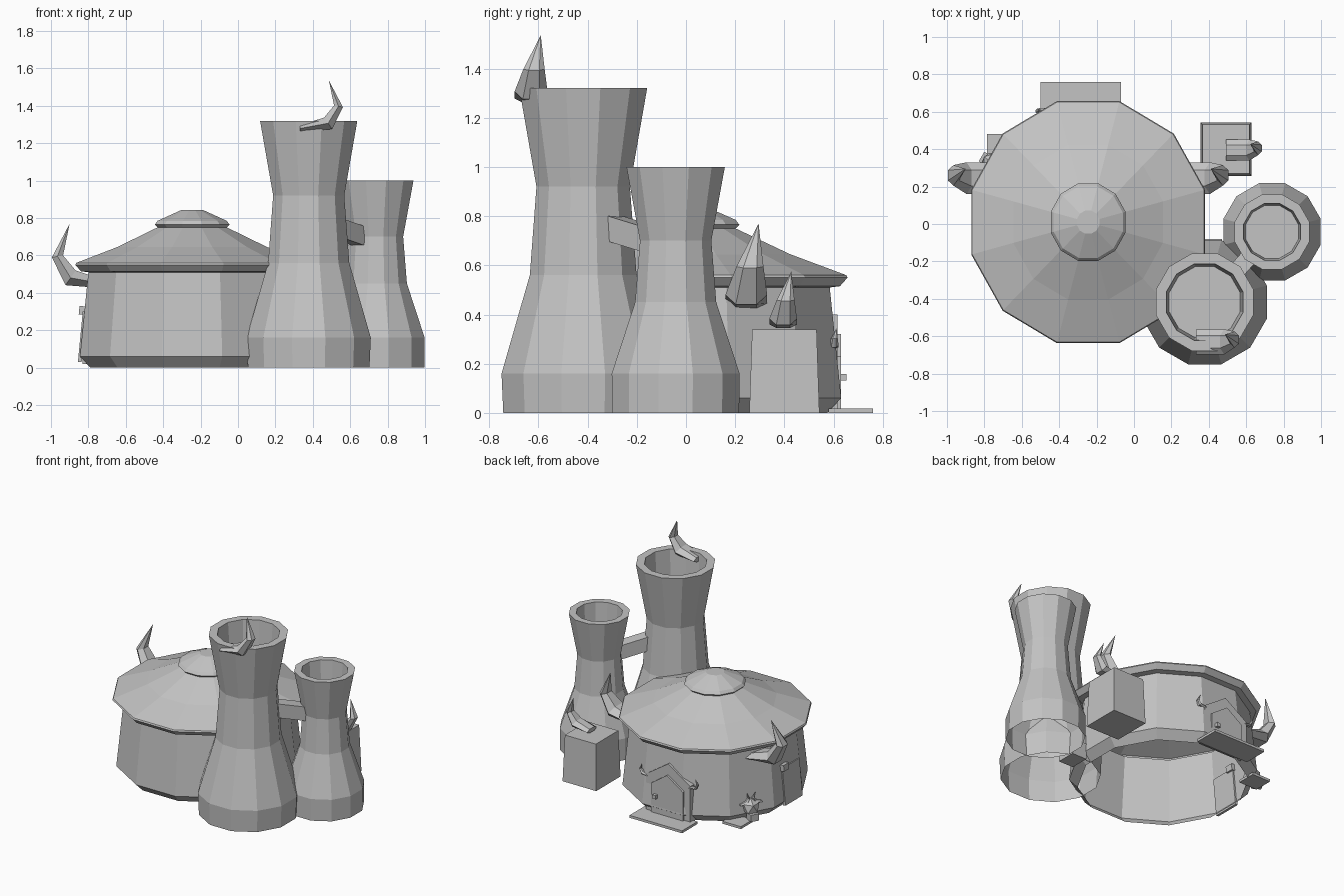
import bpy, bmesh, math
from mathutils import Vector, Matrix

old = bpy.data.objects.get("Cube")
if old:
    bpy.data.objects.remove(old)

grey = bpy.data.materials.new("stone_grey")
grey.use_nodes = True
GREY = (0.55, 0.55, 0.55, 1)
grey.diffuse_color = GREY
grey.node_tree.nodes["Principled BSDF"].inputs["Base Color"].default_value = GREY


def finish(name, bm):
    bmesh.ops.recalc_face_normals(bm, faces=bm.faces)
    mesh = bpy.data.meshes.new(name)
    bm.to_mesh(mesh)
    bm.free()
    mesh.materials.append(grey)
    obj = bpy.data.objects.new(name, mesh)
    bpy.context.collection.objects.link(obj)
    return obj


def bridge(bm, rings):
    for a, b in zip(rings, rings[1:]):
        n = len(a)
        for i in range(n):
            bm.faces.new((a[i], a[(i + 1) % n], b[(i + 1) % n], b[i]))


def lathe(name, centre, profile, stretch=1.0, sides=12):
    """Faceted shell, open below and capped at the last profile point."""
    bm = bmesh.new()
    rings = []
    for dist, z in profile:
        r = dist / math.cos(math.pi / sides)
        angles = [math.tau * (i + 0.5) / sides for i in range(sides)]
        rings.append([bm.verts.new((centre[0] + r * math.cos(a),
                                    centre[1] + stretch * r * math.sin(a), z)) for a in angles])
    bridge(bm, rings)
    bm.faces.new(rings[-1])
    return finish(name, bm)


def box(name, centre, size, rot=None, taper=1.0):
    bm = bmesh.new()
    bmesh.ops.create_cube(bm, size=1)
    for v in bm.verts:
        k = taper if v.co.z > 0 else 1
        v.co = Vector((v.co.x * size[0] * k, v.co.y * size[1] * k, v.co.z * size[2]))
    if rot:
        bm.transform(rot)
    bm.transform(Matrix.Translation(centre))
    return finish(name, bm)


def prism(name, outline, y0, y1):
    """Extrude an x-z outline along y."""
    bm = bmesh.new()
    rings = [[bm.verts.new((x, y, z)) for x, z in outline] for y in (y0, y1)]
    bridge(bm, rings)
    for r in rings:
        bm.faces.new(r)
    return finish(name, bm)


def horn(name, origin, scale, side=1, turn=0):
    """Six-sided hooked horn that leaves sideways and curls upward."""
    # x, y, z, half width, half thickness, tilt of the section
    path = [(-0.08, 0, 0.03, 0.085, 0.025, 90), (0.11, 0, 0.065, 0.085, 0.055, 55),
            (0.18, 0.015, 0.18, 0.055, 0.035, 10)]
    bm = bmesh.new()
    rings = []
    for x, y, z, w, t, tilt in path:
        ring = []
        for i in range(6):
            a = math.tau * i / 6
            u, v = w * math.cos(a), t * math.sin(a)
            c, s = math.cos(math.radians(tilt)), math.sin(math.radians(tilt))
            ring.append(bm.verts.new((x + v * c, y + u, z - v * s)))
        rings.append(ring)
    bridge(bm, rings)
    bm.faces.new(rings[0])
    tip = bm.verts.new((0.115, 0.05, 0.355))
    for i in range(6):
        bm.faces.new((rings[-1][i], rings[-1][(i + 1) % 6], tip))
    bm.transform(Matrix.Translation(origin) @ Matrix.Rotation(math.radians(turn), 4, 'Z')
                 @ Matrix.Diagonal((scale * side, scale, scale, 1)))
    return finish(name, bm)


# Round hut with a wide roof and a small cap
HUT = (-0.245, 0.01)
lathe("hut_walls_and_roof", HUT,
      [(0.545, 0), (0.6, 0.06), (0.555, 0.51), (0.595, 0.515), (0.625, 0.55), (0.62, 0.56),
       (0.40, 0.645), (0.185, 0.75), (0.2, 0.765), (0.185, 0.785), (0.06, 0.842)], 1.035)

# Two flared chimney towers with recessed tops
lathe("large_tower", (0.378, -0.418),
      [(0.325, 0), (0.332, 0.16), (0.217, 0.56), (0.19, 0.92), (0.26, 1.32),
       (0.205, 1.32), (0.19, 1.12)])
lathe("small_tower", (0.738, -0.042),
      [(0.258, 0), (0.26, 0.16), (0.165, 0.45), (0.145, 0.7), (0.2, 1.0),
       (0.152, 1.0), (0.142, 0.85)])

# Beam between the towers and a low block beside the hut
start, end = Vector((0.47, -0.34, 0.765)), Vector((0.70, -0.08, 0.685))
box("tower_beam", (start + end) / 2, (0.09, 0.1, (end - start).length),
    (end - start).to_track_quat('Z', 'Y').to_matrix().to_4x4())
box("low_block", (0.41, -0.15, 0.06), (0.12, 0.14, 0.12))

# Crate behind the towers
box("crate", (0.492, 0.4, 0.17), (0.275, 0.285, 0.34), taper=0.92)

# Horns on the hut, crate and large tower
for label, side in (("left", 1), ("right", -1)):
    horn(label + "_hut_horn", (HUT[0] + side * 0.54, 0.245, 0.415), 1.0, side)
horn("crate_horn", (0.545, 0.395, 0.34), 0.66)
horn("tower_horn", (0.395, -0.63, 1.255), 0.79)

# Back door: gabled frame, inner leaf, knob, step and two small horns
DOOR_X = -0.285


def gable(half, eave, peak):
    return [(DOOR_X + x, z) for x, z in
            ((-half, 0.01), (half, 0.01), (half, eave), (0, peak), (-half, eave))]


prism("door_frame", gable(0.18, 0.28, 0.4), 0.55, 0.615)
prism("door_leaf", gable(0.13, 0.23, 0.32), 0.55, 0.63)
box("door_knob", (DOOR_X + 0.09, 0.638, 0.145), (0.028, 0.03, 0.028))
box("door_step", (DOOR_X, 0.67, 0.009), (0.43, 0.18, 0.018))
for label, side in (("left", 1), ("right", -1)):
    horn(label + "_door_horn", (DOOR_X + side * 0.19, 0.6, 0.26), 0.24, side)

# Thin shutter on the side wall with a bracket above
lean = Matrix.Rotation(math.radians(5.5), 4, 'Y')
box("side_shutter", (-0.833, -0.04, 0.165), (0.02, 0.2, 0.27), lean)
box("shutter_bracket", (-0.822, 0.04, 0.305), (0.055, 0.06, 0.045), lean)

# Horned skull resting against the wall on a small slab
SKULL = Vector((-0.755, 0.325, 0.1))
bm = bmesh.new()
bmesh.ops.create_icosphere(bm, subdivisions=1, radius=0.065)
bm.transform(Matrix.Translation(SKULL))
finish("skull", bm)
facing = Matrix.Rotation(math.radians(150), 4, 'Z')
box("skull_jaw", SKULL + Vector((-0.03, 0.018, -0.055)), (0.07, 0.06, 0.05), facing)
box("skull_slab", (-0.71, 0.41, 0.009), (0.15, 0.14, 0.018))
for label, side in (("left", 1), ("right", -1)):
    offset = facing @ Vector((0, side * 0.06, 0.02))
    horn(label + "_skull_horn", SKULL + offset, 0.25, side, 60)
